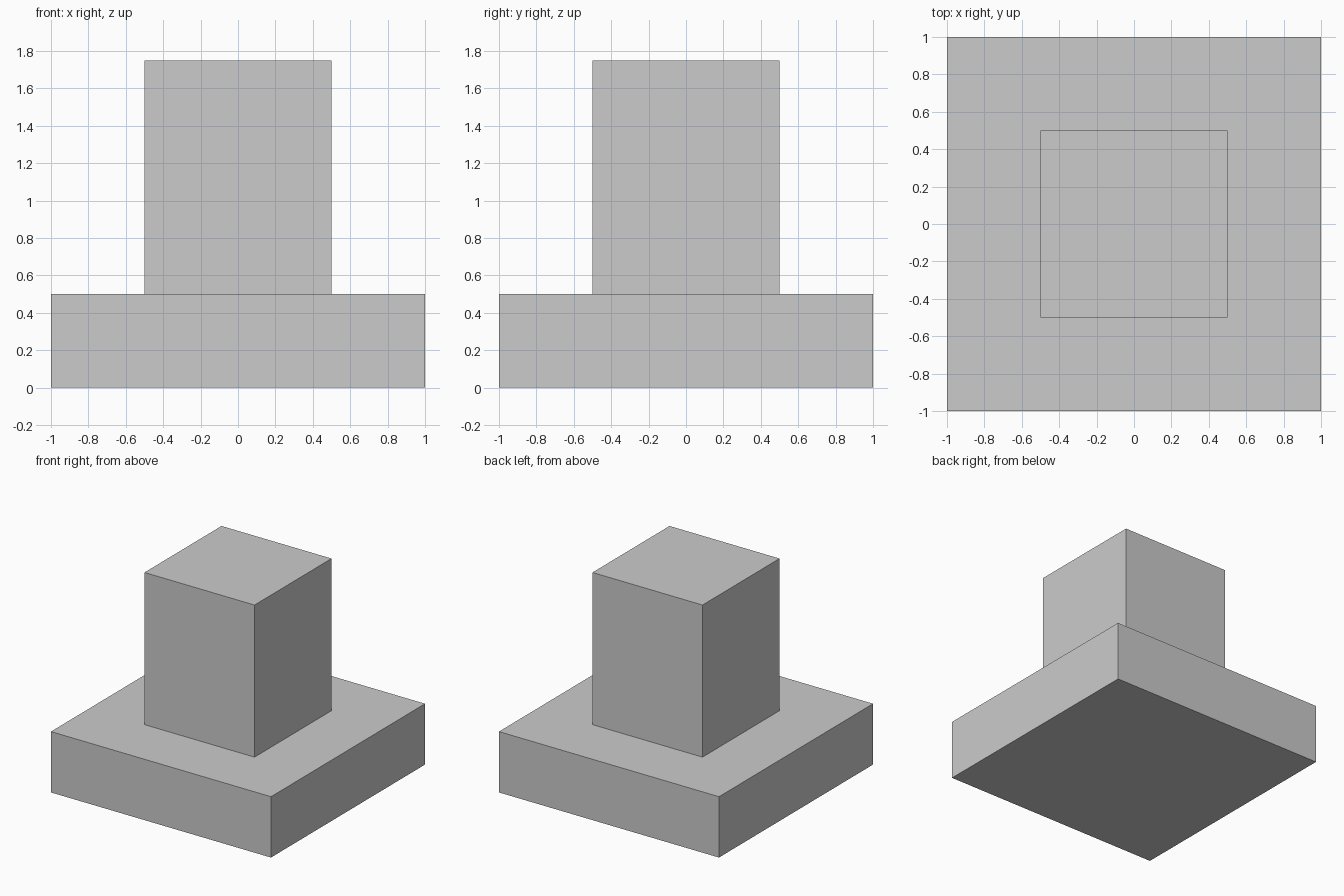
import bpy

if "Cube" in bpy.data.objects:
    bpy.data.objects.remove(bpy.data.objects["Cube"])


def box(name, size, bottom):
    """Add a box centred on x and y, with its underside at z = bottom."""
    bpy.ops.mesh.primitive_cube_add(size=1, location=(0, 0, bottom + size[2] / 2))
    obj = bpy.context.object
    obj.name = name
    obj.scale = size
    bpy.ops.object.transform_apply(location=False, rotation=False, scale=True)
    return obj


BASE_HEIGHT = 0.5

# Wide square slab
box("base", (2.0, 2.0, BASE_HEIGHT), 0)

# Square pillar standing on the slab
box("pillar", (1.0, 1.0, 1.25), BASE_HEIGHT)
